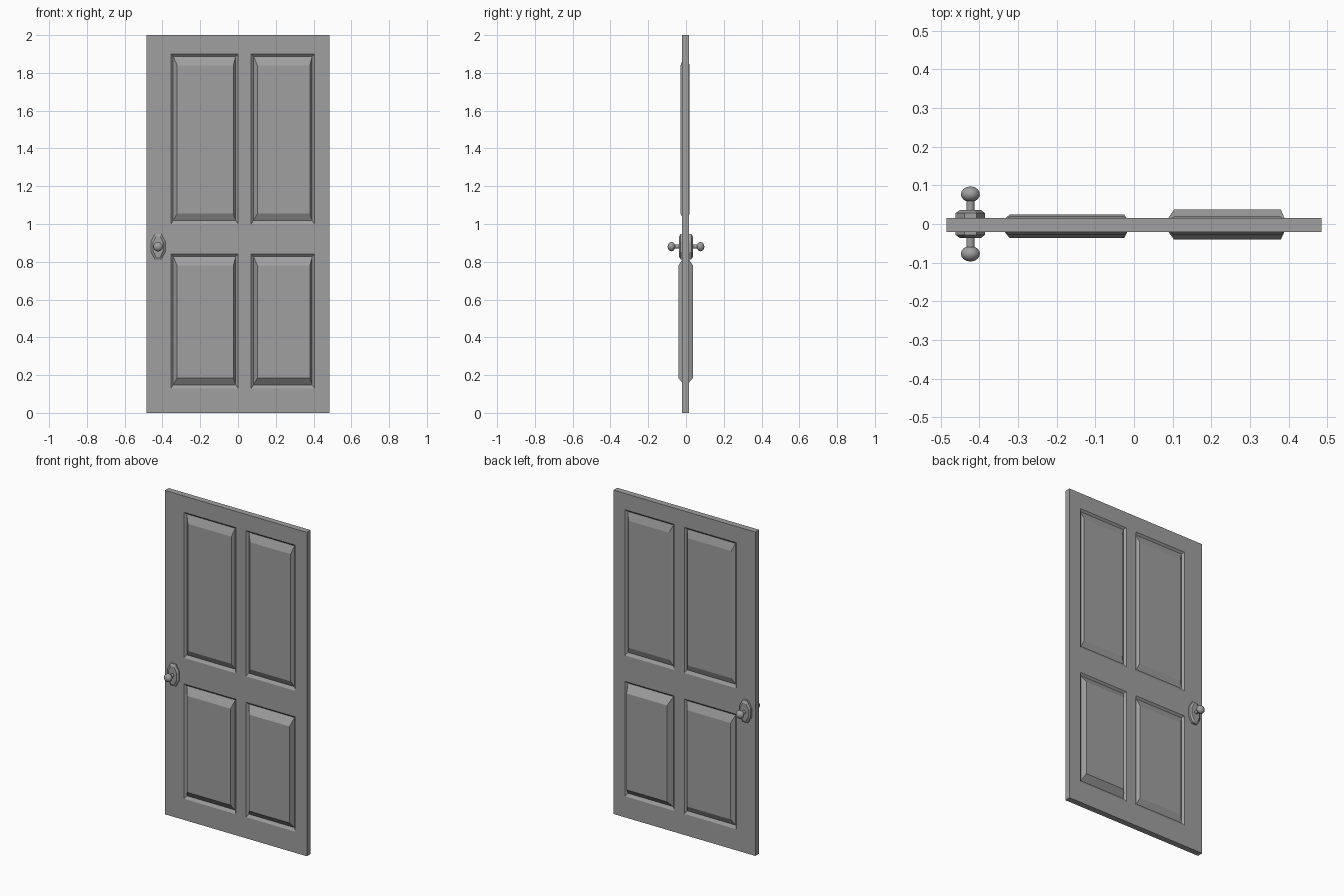
import bpy, bmesh, math

cube = bpy.data.objects.get("Cube")
if cube:
    bpy.data.objects.remove(cube, do_unlink=True)

grey = bpy.data.materials.new("plain grey")
grey.use_nodes = True
colour = (0.35, 0.35, 0.35, 1)
grey.diffuse_color = colour
grey.node_tree.nodes["Principled BSDF"].inputs["Base Color"].default_value = colour


def finish(bm, name, smooth=False):
    bmesh.ops.recalc_face_normals(bm, faces=bm.faces[:])
    mesh = bpy.data.meshes.new(name)
    bm.to_mesh(mesh)
    bm.free()
    mesh.materials.append(grey)
    obj = bpy.data.objects.new(name, mesh)
    bpy.context.collection.objects.link(obj)
    if smooth:
        bpy.ops.object.select_all(action='DESELECT')
        obj.select_set(True)
        bpy.context.view_layer.objects.active = obj
        bpy.ops.object.shade_smooth_by_angle(angle=math.radians(35))
    return obj


def loft(bm, rings, cap_start=False):
    """Join rings of points with quads and cap the last one."""
    loops = [[bm.verts.new(p) for p in ring] for ring in rings]
    for a, b in zip(loops, loops[1:]):
        n = len(a)
        for i in range(n):
            bm.faces.new((a[i], a[(i + 1) % n], b[(i + 1) % n], b[i]))
    bm.faces.new(loops[-1])
    if cap_start:
        bm.faces.new(loops[0])


def rect(x0, x1, z0, z1, y):
    return [(x0, y, z0), (x1, y, z0), (x1, y, z1), (x0, y, z1)]


# Door slab: rails and stiles on both sides, with a raised panel in each opening
XS = [-0.485, -0.355, 0.0, 0.07, 0.405, 0.485]
ZS = [0, 0.13, 0.84, 1.0, 1.9, 2]
FRONT, BACK = -0.021, 0.016
# raised height of each panel, keyed by column and row
RAISE = {FRONT: {(1, 1): 0.015, (3, 1): 0.019, (1, 3): 0.008, (3, 3): 0.008},
         BACK: {(1, 1): 0.008, (3, 1): 0.021, (1, 3): 0.003, (3, 3): 0.003}}

bm = bmesh.new()
for y, panels in RAISE.items():
    out = 1 if y > 0 else -1
    for i in range(5):
        for j in range(5):
            x0, x1, z0, z1 = XS[i], XS[i + 1], ZS[j], ZS[j + 1]
            edge = rect(x0, x1, z0, z1, y)
            if (i, j) not in panels:
                loft(bm, [edge])
                continue
            g = 0.012
            groove = rect(x0 + g, x1 - g, z0 + g + 0.006, z1 - g, y - out * 0.011)
            field = rect(x0 + 0.033, x1 - 0.025, z0 + 0.055, z1 - 0.06,
                         y + out * panels[i, j])
            loft(bm, [edge, groove, field])
bmesh.ops.remove_doubles(bm, verts=bm.verts[:], dist=0.0005)
bmesh.ops.bridge_loops(bm, edges=[e for e in bm.edges if e.is_boundary])
finish(bm, "door_slab")

# Handles: rosette, stem and knob turned about the y axis, on each side
HX, HZ = -0.423, 0.88


def turned(name, profile, sides, smooth):
    """Profile rows are (half width, half height, y)."""
    bm = bmesh.new()
    rings = []
    for rx, rz, y in profile:
        angles = [2 * math.pi * (k + 0.5) / sides for k in range(sides)]
        rings.append([(HX + rx * math.cos(a), y, HZ + rz * math.sin(a)) for a in angles])
    loft(bm, rings, cap_start=True)
    finish(bm, name, smooth)


for side, s in (("front", -1), ("back", 1)):
    turned(side + "_rosette",
           [(0.041, 0.074, 0), (0.041, 0.074, s * 0.028), (0.03, 0.058, s * 0.036),
            (0.022, 0.04, s * 0.036)], 8, False)
    turned(side + "_stem", [(0.011, 0.011, s * 0.02), (0.011, 0.011, s * 0.065)], 12, True)
    knob = []
    for k in range(9):
        t = math.pi * (0.04 + 0.92 * k / 8)
        r = 0.025 * math.sin(t)
        knob.append((r, r, s * (0.077 - 0.02 * math.cos(t))))
    turned(side + "_knob", knob, 16, True)
